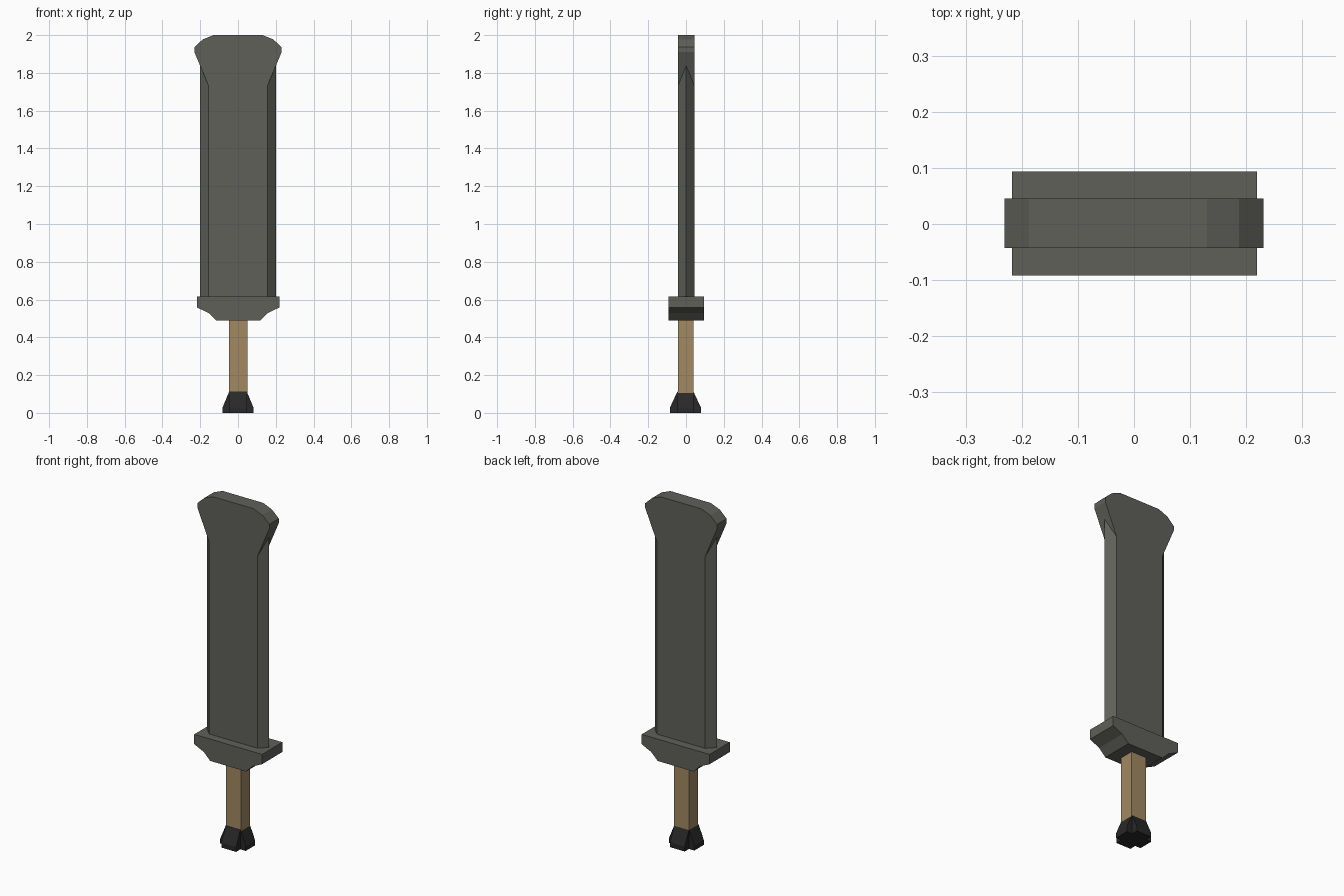
import bpy, bmesh

old = bpy.data.objects.get("Cube")
if old:
    bpy.data.objects.remove(old, do_unlink=True)


def material(name, rgb):
    m = bpy.data.materials.new(name)
    m.use_nodes = True
    m.diffuse_color = (*rgb, 1)
    bsdf = m.node_tree.nodes["Principled BSDF"]
    bsdf.inputs["Base Color"].default_value = (*rgb, 1)
    bsdf.inputs["Roughness"].default_value = 0.8
    return m


steel = material("dark grey steel", (0.115, 0.117, 0.101))
wood = material("tan wood", (0.36, 0.25, 0.122))
black = material("black iron", (0.021, 0.021, 0.021))


def finish(bm, name, mat, offset=(0, 0, 0)):
    bmesh.ops.remove_doubles(bm, verts=bm.verts, dist=1e-5)
    bmesh.ops.recalc_face_normals(bm, faces=bm.faces)
    me = bpy.data.meshes.new(name)
    bm.to_mesh(me)
    bm.free()
    me.materials.append(mat)
    ob = bpy.data.objects.new(name, me)
    ob.location = offset
    bpy.context.collection.objects.link(ob)
    return ob


def add_face(bm, pts):
    return bm.faces.new([bm.verts.new(p) for p in pts])


def mirrored(half):
    """Close a right-hand (x, z) outline by mirroring it to the left."""
    return half + [(-x, z) for x, z in reversed(half)]


def prism(name, outline, depth, mat, offset=(0, 0, 0)):
    bm = bmesh.new()
    f = add_face(bm, [(x, -depth, z) for x, z in outline])
    ext = bmesh.ops.extrude_face_region(bm, geom=[f])
    moved = [v for v in ext["geom"] if isinstance(v, bmesh.types.BMVert)]
    bmesh.ops.translate(bm, verts=moved, vec=(0, 2 * depth, 0))
    if not f.is_valid or len(bm.faces) < len(outline) + 2:
        add_face(bm, [(x, -depth, z) for x, z in outline])
    return finish(bm, name, mat, offset)


# Blade: flat front and back, bevelled edges below, flared square tip above
T, FLAT, EDGE = 0.044, 0.155, 0.20
BASE, FLARE, PEAK = 0.60, 1.73, 1.838
tip = [(0.231, 1.91), (0.231, 1.936), (0.187, 1.977), (0.13, 2.0)]
outline = mirrored([(FLAT, BASE), (FLAT, FLARE)] + tip)
bm = bmesh.new()
for y in (-T, T):
    add_face(bm, [(x, y, z) for x, z in outline])
for s in (-1, 1):
    for y in (-T, T):
        # bevelled cutting edge
        add_face(bm, [(s * FLAT, y, BASE), (s * EDGE, 0, BASE),
                      (s * EDGE, 0, PEAK), (s * FLAT, y, FLARE)])
        # half of the flare's sloping underside
        add_face(bm, [(s * FLAT, y, FLARE), (s * EDGE, 0, PEAK),
                      (s * tip[0][0], y, tip[0][1])])
    add_face(bm, [(s * tip[0][0], -T, tip[0][1]), (s * EDGE, 0, PEAK),
                  (s * tip[0][0], T, tip[0][1])])
    # chamfered corners
    for (x0, z0), (x1, z1) in zip(tip, tip[1:]):
        add_face(bm, [(s * x0, -T, z0), (s * x0, T, z0),
                      (s * x1, T, z1), (s * x1, -T, z1)])
# flat top and hidden bottom
xt, zt = tip[-1]
add_face(bm, [(-xt, -T, zt), (xt, -T, zt), (xt, T, zt), (-xt, T, zt)])
add_face(bm, [(-EDGE, 0, BASE), (-FLAT, -T, BASE), (FLAT, -T, BASE),
              (EDGE, 0, BASE), (FLAT, T, BASE), (-FLAT, T, BASE)])
finish(bm, "blade", steel, (0, 0.001, 0))

# Guard: block with tapered underside
prism("guard", mirrored([(0.115, 0.488), (0.157, 0.529), (0.218, 0.558), (0.218, 0.615)]),
      0.093, steel, (0.001, 0.001, 0))

# Grip: plain rectangular bar
GX, GY = 0.049, 0.042
prism("grip", mirrored([(GX, 0.10), (GX, 0.50)]), GY, wood, (0.001, -0.001, 0))

# Pommel: square core with four flared arms, notched at the corners
R, TOP, LIP = 0.082, 0.112, 0.028
CX, CY = 0.047, 0.043
bm = bmesh.new()
add_face(bm, [(-CX, -CY, TOP), (CX, -CY, TOP), (CX, CY, TOP), (-CX, CY, TOP)])
add_face(bm, [(-CX, -CY, 0), (CX, -CY, 0), (CX, CY, 0), (-CX, CY, 0)])
for s in (-1, 1):
    for along_x in (True, False):
        core, half = (CX, CY) if along_x else (CY, CX)

        def at(r, w, z):
            return (s * r, w, z) if along_x else (w, s * r, z)

        prof = [(core, TOP), (R, LIP), (R, 0), (core, 0)]
        for (r0, z0), (r1, z1) in zip(prof, prof[1:]):
            add_face(bm, [at(r0, -half, z0), at(r0, half, z0),
                          at(r1, half, z1), at(r1, -half, z1)])
        for w in (-half, half):
            add_face(bm, [at(r, w, z) for r, z in prof])
finish(bm, "pommel", black, (0, -0.003, 0))
